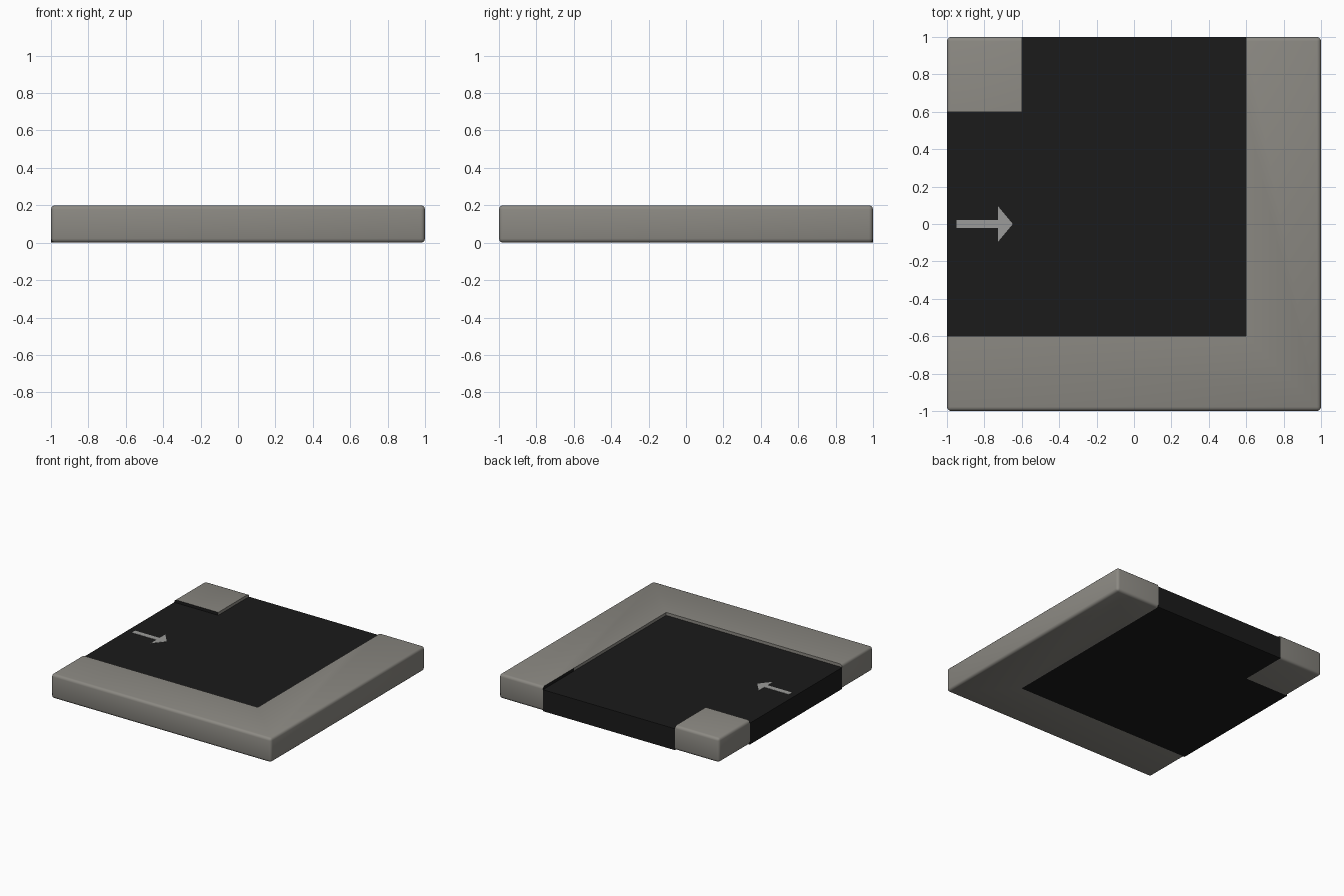
import bpy, bmesh

if "Cube" in bpy.data.objects:
    bpy.data.objects.remove(bpy.data.objects["Cube"])

H = 0.2         # kerb height
ROAD = 0.176    # road surface height
BEVEL = 0.022


def material(name, rgb):
    m = bpy.data.materials.new(name)
    m.diffuse_color = (*rgb, 1)
    m.use_nodes = True
    m.node_tree.nodes["Principled BSDF"].inputs["Base Color"].default_value = m.diffuse_color
    return m


stone = material("stone", (0.26, 0.25, 0.225))
asphalt = material("asphalt", (0.011, 0.011, 0.011))
paint = material("paint", (0.33, 0.33, 0.32))


def slab(name, outline, z0, z1, mats, round_outer=False, dark_edges=()):
    """Extrude a counter-clockwise outline; optionally round its tile-boundary edges."""
    bm = bmesh.new()
    low = [bm.verts.new((x, y, z0)) for x, y in outline]
    top = [bm.verts.new((x, y, z1)) for x, y in outline]
    bm.faces.new(low[::-1])
    bm.faces.new(top)
    n = len(outline)
    for i in range(n):
        j = (i + 1) % n
        f = bm.faces.new((low[i], low[j], top[j], top[i]))
        f.material_index = int(i in dark_edges)
    if round_outer:
        def on_rim(e):
            a, b = (v.co for v in e.verts)
            sides = sum(abs(a[k]) > 0.999 and abs(a[k] - b[k]) < 1e-4 for k in (0, 1))
            vertical = abs(a.z - b.z) > 0.01
            return sides == 2 if vertical else sides == 1
        bmesh.ops.bevel(bm, geom=[e for e in bm.edges if on_rim(e)], offset=BEVEL,
                        segments=3, profile=0.5, affect='EDGES', material=0)
    me = bpy.data.meshes.new(name)
    bm.to_mesh(me)
    bm.free()
    ob = bpy.data.objects.new(name, me)
    bpy.context.collection.objects.link(ob)
    for m in mats:
        me.materials.append(m)
    if round_outer:
        bpy.ops.object.select_all(action='DESELECT')
        ob.select_set(True)
        bpy.context.view_layer.objects.active = ob
        bpy.ops.object.shade_smooth_by_angle(angle=0.6)
    return ob


# L-shaped kerb along the front and right
slab("outer_kerb", [(-1, -1), (1, -1), (1, 1), (0.6, 1), (0.6, 0.6), (0.6, -0.6), (-1, -0.6)],
     0, H, [stone, asphalt], True, dark_edges=(3,))

# Small kerb block on the inside of the turn
slab("inner_corner_kerb", [(-1, 0.6), (-0.6, 0.6), (-0.6, 1), (-1, 1)],
     0, H, [stone, asphalt], True, dark_edges=(0,))

# Turning road between the kerbs
slab("road", [(-1, -0.6), (0.6, -0.6), (0.6, 1), (-0.6, 1), (-0.6, 0.6), (-1, 0.6)],
     0, ROAD, [asphalt])

# Painted direction arrow
slab("direction_arrow", [(-0.95, -0.021), (-0.727, -0.021), (-0.727, -0.095), (-0.648, 0),
                         (-0.727, 0.095), (-0.727, 0.021), (-0.95, 0.021)],
     ROAD - 0.001, ROAD + 0.002, [paint])
